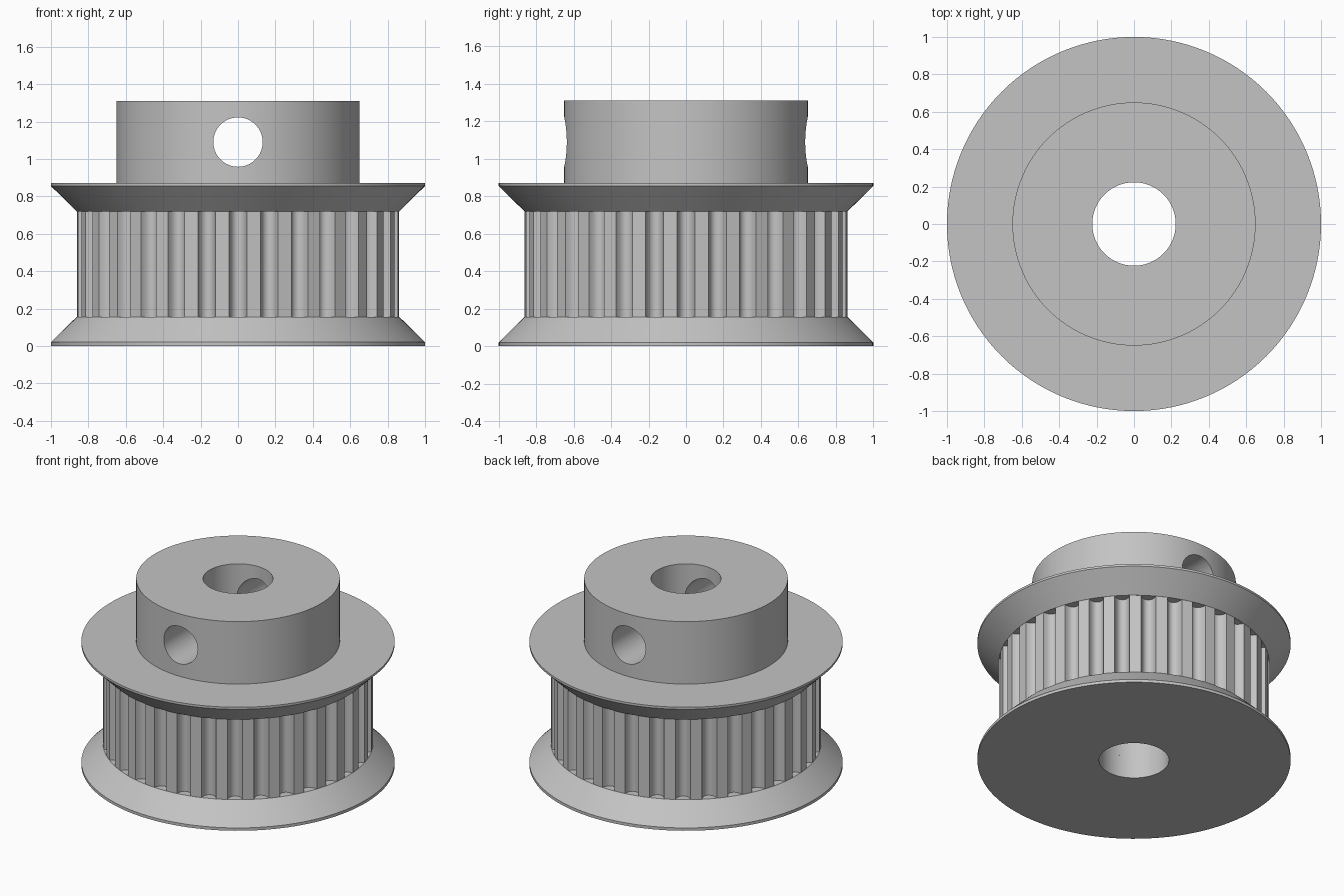
import bpy
import bmesh
from math import cos, sin, tau, radians

if "Cube" in bpy.data.objects:
    bpy.data.objects.remove(bpy.data.objects["Cube"], do_unlink=True)

SEGMENTS = 128
TEETH = 32
BORE = 0.223
TOOTH_R = 0.863
HUB_R = 0.65
RIM_R = 1.0
# Heights of each level from the base upward
LOWER_RIM, BELT_LOW, BELT_HIGH, UPPER_RIM, FLANGE_TOP, HUB_TOP = 0.02, 0.155, 0.72, 0.855, 0.87, 1.31

grey = bpy.data.materials.new("metal grey")
grey.use_nodes = True
colour = (0.55, 0.55, 0.55, 1)
grey.diffuse_color = colour
grey.node_tree.nodes["Principled BSDF"].inputs["Base Color"].default_value = colour


def finish(name, bm):
    """Turn a bmesh into a named grey object."""
    bmesh.ops.recalc_face_normals(bm, faces=bm.faces)
    mesh = bpy.data.meshes.new(name)
    bm.to_mesh(mesh)
    bm.free()
    mesh.materials.append(grey)
    obj = bpy.data.objects.new(name, mesh)
    bpy.context.collection.objects.link(obj)
    return obj


def bridge_rings(name, rings):
    """Skin a closed sequence of equal-length rings into a hollow solid."""
    bm = bmesh.new()
    loops = [[bm.verts.new(p) for p in ring] for ring in rings]
    for a, b in zip(loops, loops[1:] + loops[:1]):
        for i in range(len(a)):
            j = (i + 1) % len(a)
            bm.faces.new((a[i], a[j], b[j], b[i]))
    return finish(name, bm)


def lathe(name, profile):
    """Spin a closed (radius, height) profile around z."""
    angles = [tau * i / SEGMENTS for i in range(SEGMENTS)]
    return bridge_rings(name, [[(r * cos(a), r * sin(a), z) for a in angles] for r, z in profile])


# Flanges: conical inside the belt channel, thin straight rim outside
lower_flange = lathe("lower_flange", [
    (BORE, 0), (RIM_R, 0), (RIM_R, LOWER_RIM), (TOOTH_R, BELT_LOW), (BORE, BELT_LOW)])
upper_flange = lathe("upper_flange", [
    (BORE, BELT_HIGH), (TOOTH_R, BELT_HIGH), (RIM_R, UPPER_RIM), (RIM_R, FLANGE_TOP), (BORE, FLANGE_TOP)])

# Toothed ring: rounded grooves cut into a cylinder, one centred on the front
half_groove = [(0.048, 0), (0.044, 0.016), (0.038, 0.031), (0.029, 0.044), (0.016, 0.053)]
groove = [(-w, d) for w, d in half_groove] + [(0, 0.056)] + [(w, d) for w, d in reversed(half_groove)]
outline, bore_line = [], []
for tooth in range(TEETH):
    centre = tau * tooth / TEETH
    for width, depth in groove:
        angle = centre + width / TOOTH_R
        outline.append(((TOOTH_R - depth) * cos(angle), (TOOTH_R - depth) * sin(angle)))
        bore_line.append((BORE * cos(angle), BORE * sin(angle)))
toothed_ring = bridge_rings("toothed_ring", [
    [(x, y, z) for x, y in line]
    for line, z in ((bore_line, BELT_LOW), (outline, BELT_LOW), (outline, BELT_HIGH), (bore_line, BELT_HIGH))])

# Hub with a set-screw hole running front to back
hub = lathe("hub", [(BORE, FLANGE_TOP), (HUB_R, FLANGE_TOP), (HUB_R, HUB_TOP), (BORE, HUB_TOP)])
bpy.ops.mesh.primitive_cylinder_add(
    vertices=64, radius=0.132, depth=2, location=(0, 0, 1.09), rotation=(radians(90), 0, 0))
cutter = bpy.context.object
cutter.name = "screw_hole_cutter"
cutter.hide_render = True
cutter.data.materials.append(grey)
hole = hub.modifiers.new("screw_hole", "BOOLEAN")
hole.operation = "DIFFERENCE"
hole.solver = "EXACT"
hole.object = cutter
bpy.ops.object.select_all(action="DESELECT")
bpy.context.view_layer.objects.active = hub
hub.select_set(True)
bpy.ops.object.modifier_apply(modifier=hole.name)
bpy.data.objects.remove(cutter, do_unlink=True)

# Smooth round surfaces, crisp edges
for part in (lower_flange, upper_flange, toothed_ring, hub):
    part.select_set(True)
bpy.ops.object.shade_smooth_by_angle(angle=radians(30))
